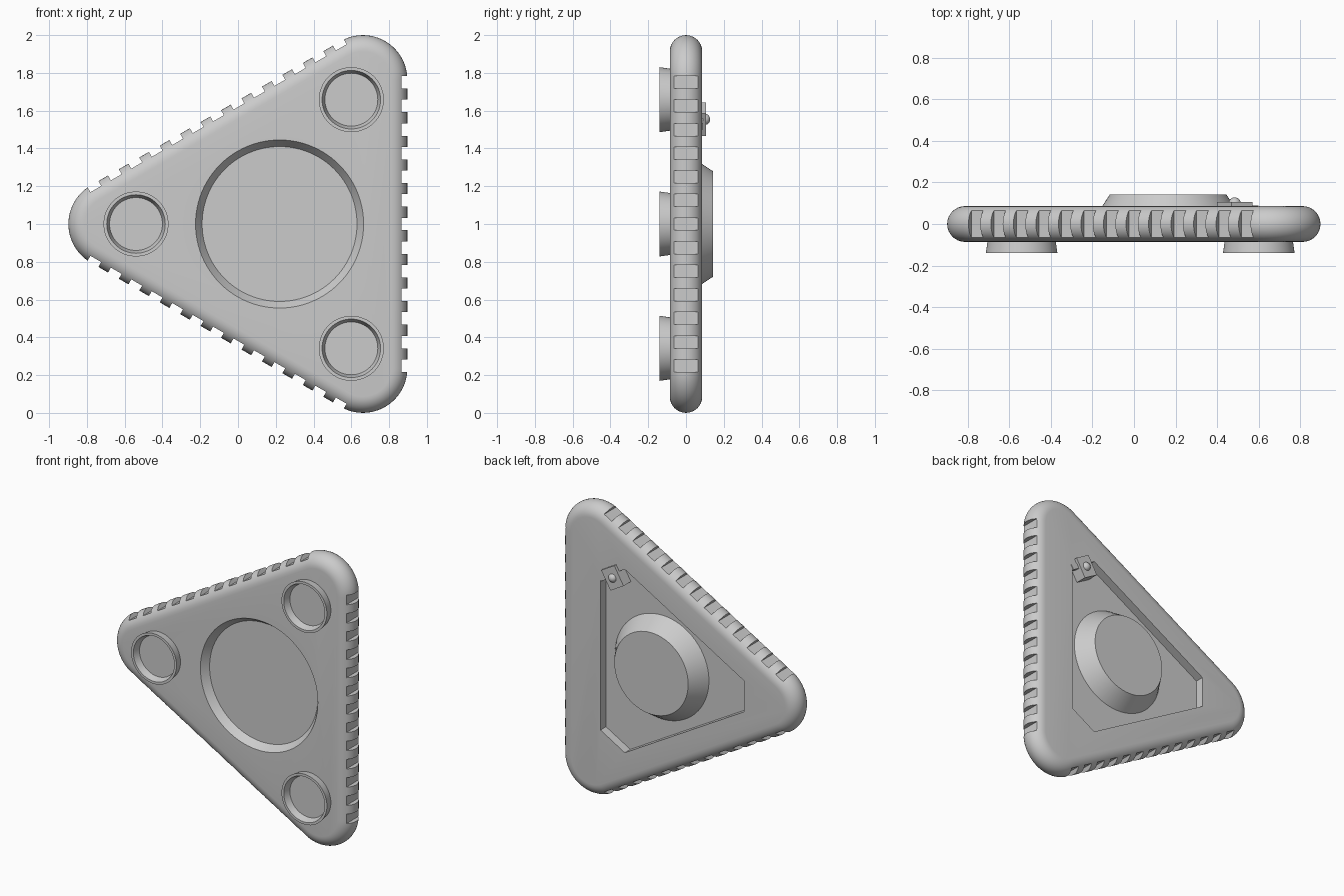
import bpy, bmesh, math
from mathutils import Vector, Matrix

cube = bpy.data.objects.get("Cube")
if cube:
    bpy.data.objects.remove(cube)

grey = bpy.data.materials.new("plain_grey")
grey.use_nodes = True
grey.diffuse_color = (0.6, 0.6, 0.6, 1)
grey.node_tree.nodes["Principled BSDF"].inputs["Base Color"].default_value = (0.6, 0.6, 0.6, 1)

CENTRE = Vector((0.22, 0, 1))        # centre of the body triangle
BACK_CENTRE = Vector((0.164, 0, 1))  # centre of the back pocket and boss
CORNER_DIST, CORNER_R, EDGE_R = 0.883, 0.235, 0.086
SIDES = [math.radians(a) for a in (0, 120, 240)]
CORNERS = [math.radians(a) for a in (60, 180, 300)]


def polar(angle, radius, y=0):
    return Vector((math.cos(angle) * radius, y, math.sin(angle) * radius))


def loft(bm, rings):
    """Skin a stack of equal rings and cap both ends."""
    rows = [[bm.verts.new(p) for p in ring] for ring in rings]
    n = len(rows[0])
    for a, b in zip(rows, rows[1:]):
        for i in range(n):
            bm.faces.new((a[i], a[(i + 1) % n], b[(i + 1) % n], b[i]))
    bm.faces.new(rows[0])
    bm.faces.new(rows[-1][::-1])


def lathe(bm, centre, profile, steps=64):
    """Turn (radius, y) points about an axis along y."""
    loft(bm, [[centre + polar(math.tau * i / steps, r, y) for i in range(steps)]
              for r, y in profile])


def box(bm, centre, angle, radial, depth, tangential):
    """Box whose first axis points along angle in the front plane."""
    m = (Matrix.Translation(centre) @ Matrix.Rotation(-angle, 4, "Y")
         @ Matrix.Diagonal((radial, depth, tangential, 1)))
    bmesh.ops.create_cube(bm, size=1, matrix=m)


def finish(name, bm):
    bmesh.ops.recalc_face_normals(bm, faces=bm.faces)
    mesh = bpy.data.meshes.new(name)
    bm.to_mesh(mesh)
    bm.free()
    mesh.materials.append(grey)
    obj = bpy.data.objects.new(name, mesh)
    bpy.context.collection.objects.link(obj)
    return obj


def smooth(obj):
    bpy.ops.object.select_all(action="DESELECT")
    obj.select_set(True)
    bpy.context.view_layer.objects.active = obj
    bpy.ops.object.shade_smooth_by_angle(angle=math.radians(30))


# Body: rounded triangle with a half-round edge
def body_ring(t):
    r = CORNER_R - EDGE_R * (1 - math.cos(t))
    return [CENTRE + polar(c, CORNER_DIST) + polar(c + math.radians(-60 + 120 * i / 24), r, EDGE_R * math.sin(t))
            for c in CORNERS for i in range(25)]


bm = bmesh.new()
loft(bm, [body_ring(math.pi * (k / 16 - 0.5)) for k in range(17)])
body = finish("body", bm)

# Cutter: front dish, chamfered triangular back pocket, grip notches
bm = bmesh.new()
lathe(bm, CENTRE, [(0.452, -0.095), (0.445, -EDGE_R), (0.41, -0.036)], 96)


def pocket_ring(y):
    side, cut = 0.424, 0.664
    half = (cut - side * 0.5) / math.sin(math.radians(60))
    reach, spread = math.hypot(side, half), math.atan2(half, side)
    return [BACK_CENTRE + polar(s + d, reach, y) for s in SIDES for d in (-spread, spread)]


loft(bm, [pocket_ring(0.026), pocket_ring(0.2)])
edge = CORNER_DIST / 2 + CORNER_R
for s in SIDES:
    along = polar(s + math.pi / 2, 1)
    for k in range(-6, 7):
        box(bm, CENTRE + polar(s, edge + 0.02) + along * 0.125 * k, s, 0.1, 0.3, 0.066)
cutter = finish("body_cutter", bm)
cutter.hide_render = True
cutter.hide_viewport = True

cut = body.modifiers.new("cut", "BOOLEAN")
cut.object = cutter
cut.solver = "EXACT"
bpy.context.view_layer.update()
cut_mesh = bpy.data.meshes.new_from_object(body.evaluated_get(bpy.context.evaluated_depsgraph_get()))
body.modifiers.clear()
body.data = cut_mesh
bpy.data.objects.remove(cutter)
smooth(body)

# Three shallow cups on the front
for name, c in zip(("upper_cup", "side_cup", "lower_cup"), CORNERS):
    bm = bmesh.new()
    lathe(bm, CENTRE + polar(c, 0.76),
          [(0.14, -0.095), (0.155, -0.14), (0.172, -0.14), (0.162, -0.07)])
    smooth(finish(name, bm))

# Tapered boss in the back pocket
bm = bmesh.new()
lathe(bm, BACK_CENTRE, [(0.36, 0.02), (0.28, 0.142)])
smooth(finish("back_boss", bm))

# Latch block with side tab and round button at the pocket's top corner
latch_at = BACK_CENTRE + polar(CORNERS[0], 0.64)
bm = bmesh.new()
box(bm, latch_at + Vector((0, 0.064, 0)), CORNERS[0], 0.14, 0.084, 0.115)
finish("latch_block", bm)

bm = bmesh.new()
box(bm, latch_at + polar(CORNERS[0] - math.pi / 2, 0.08, 0.075) + polar(CORNERS[0], 0.02),
    CORNERS[0], 0.035, 0.03, 0.06)
finish("latch_tab", bm)

bm = bmesh.new()
bmesh.ops.create_uvsphere(bm, u_segments=24, v_segments=12, radius=0.03,
                          matrix=Matrix.Translation(latch_at + Vector((0, 0.098, 0))))
smooth(finish("latch_button", bm))
